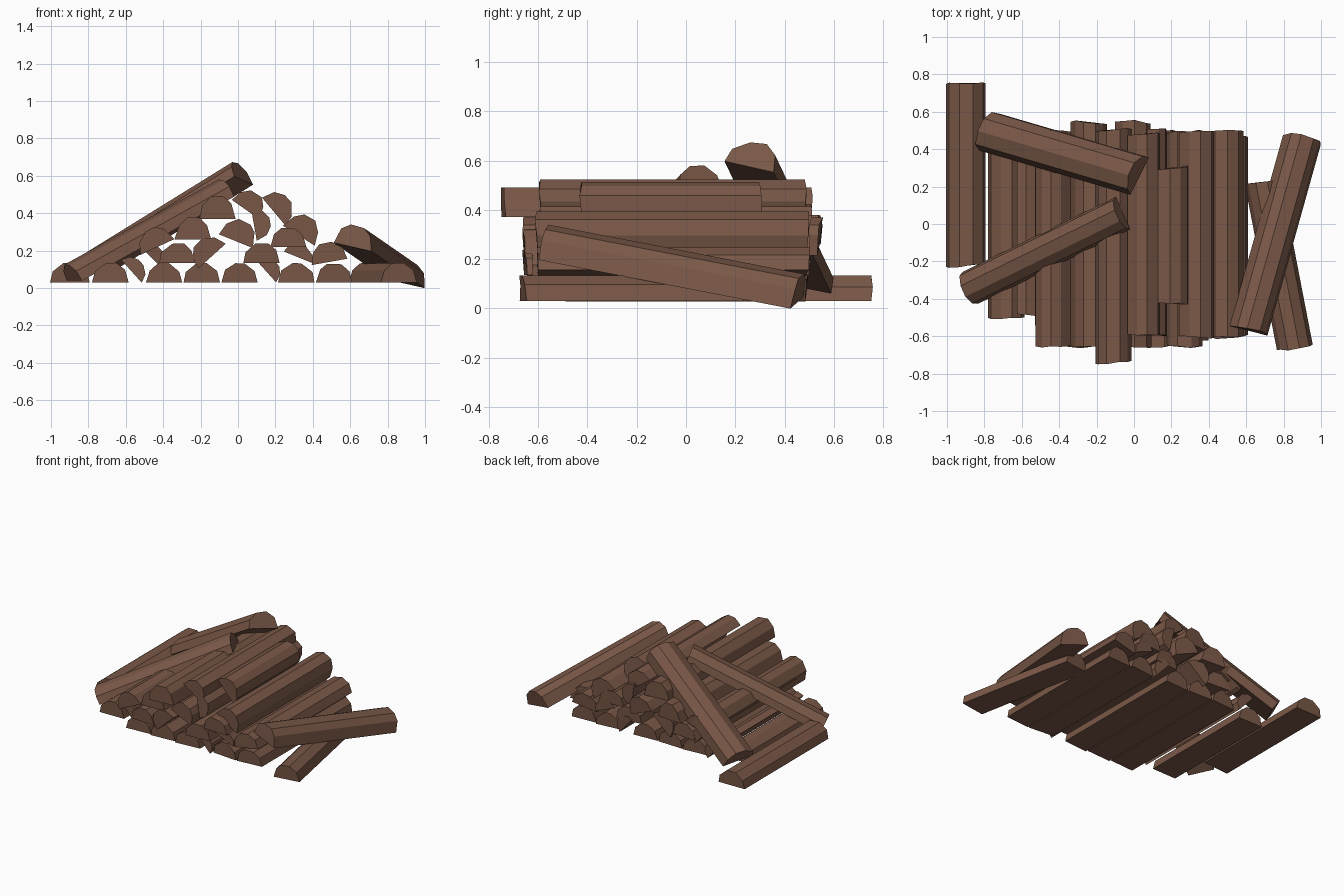
import bpy, bmesh, math, random
from mathutils import Vector, Matrix

if "Cube" in bpy.data.objects:
    bpy.data.objects.remove(bpy.data.objects["Cube"])

random.seed(4)
wood = bpy.data.materials.new("brown wood")
wood.diffuse_color = (0.195, 0.098, 0.064, 1)
wood.use_nodes = True
wood.node_tree.nodes["Principled BSDF"].inputs["Base Color"].default_value = wood.diffuse_color


def profile(w, h):
    """Flat underside with a faceted, slightly irregular round top."""
    pts = []
    for k in range(6):
        t = math.pi * (1 - k / 5)
        if 0 < k < 5:
            t += random.uniform(-0.1, 0.1)
        pts.append((math.cos(t) * w / 2 * random.uniform(0.98, 1.04),
                    math.sin(t) * h * random.uniform(0.99, 1.06)))
    return pts


def log(name, a, b, w=0.2, h=0.105, roll=0):
    """Split log from a to b (centre line of the flat face), rolled about its length."""
    a, b = Vector(a), Vector(b)
    d = (b - a).normalized()
    side = d.cross(Vector((0, 0, 1))).normalized()
    up = side.cross(d)
    rot = Matrix.Rotation(math.radians(-roll), 3, d)
    side, up = rot @ side, rot @ up
    prof = profile(w, h)
    bm = bmesh.new()
    rings = []
    for end, s in ((a, -1), (b, 1)):
        skew = random.uniform(-0.1, 0.1)
        rings.append([bm.verts.new(end + side * x + up * z + d * (skew * x + s * 0.12 * z * random.random()))
                      for x, z in prof])
    n = len(prof)
    for i in range(n):
        j = (i + 1) % n
        bm.faces.new((rings[0][i], rings[0][j], rings[1][j], rings[1][i]))
    bm.faces.new(rings[0])
    bm.faces.new(rings[1])
    bmesh.ops.recalc_face_normals(bm, faces=bm.faces)
    me = bpy.data.meshes.new(name)
    bm.to_mesh(me)
    bm.free()
    me.materials.append(wood)
    bpy.context.collection.objects.link(bpy.data.objects.new(name, me))


def stack(name, x, z, y0, y1, roll=0, h=0.105, w=0.195):
    log(name, (x, y0, z), (x, y1, z), w, h, roll)


# Ground row, evenly spaced, with a gap for a wedged log
for i in (0, 1, 2, 3.5, 4.5):
    stack("ground_log", -0.395 + 0.202 * i, 0.03, -0.6, 0.46)
stack("left_edge_log", -0.9, 0.03, -0.22, 0.75, w=0.21)
stack("left_ground_log", -0.68, 0.03, -0.5, 0.4)

# Thin split pieces wedged at a slant between the rows: x, z, roll
for x, z, roll in ((-0.57, 0.09, -48), (0.15, 0.09, -48), (-0.47, 0.17, -45), (0.32, 0.165, -22)):
    y0 = -0.62 + 0.14 * max(0, -x - 0.3) / 0.28
    stack("wedged_log", x, z, y0, 0.49, roll, 0.07, 0.16)

# Middle rows: x, z, roll
for x, z, roll in ((-0.325, 0.135, 0), (-0.14, 0.17, 42), (0.125, 0.135, 0), (0.49, 0.14, 10),
                   (-0.43, 0.22, 25), (-0.01, 0.25, -22), (0.27, 0.22, 0),
                   (-0.24, 0.26, 0), (0.325, 0.28, -32)):
    y1 = 0.54 if -0.3 < x < 0 and z > 0.2 else 0.49
    stack("middle_log", x, z, -0.65 if x < 0.3 else -0.6, y1, roll,
          0.12 if z > 0.23 else 0.105)

# Upper logs
stack("upper_wedged_log", 0.085, 0.34, -0.59, 0.5, -80, 0.09, 0.17)
stack("upper_left_log", -0.11, 0.37, -0.74, 0.5, 0, 0.125)
stack("top_log", 0.04, 0.42, -0.59, 0.48, -35, 0.11, 0.175)
stack("upper_short_log", 0.19, 0.41, -0.42, 0.3, -50)

# Loose logs leaning on the left and right flanks
log("left_leaning_log_back", (-0.77, 0.49, 0.08), (0.03, 0.255, 0.575), 0.23, 0.115, 15)
log("left_leaning_log_front", (-0.875, -0.34, 0.04), (-0.06, 0.06, 0.49), 0.19, 0.10)
log("right_ground_log", (0.86, -0.66, 0.03), (0.69, 0.22, 0.03), 0.19)
log("right_leaning_log", (0.61, -0.57, 0.22), (0.895, 0.45, 0.023), 0.21, 0.12, -12)
